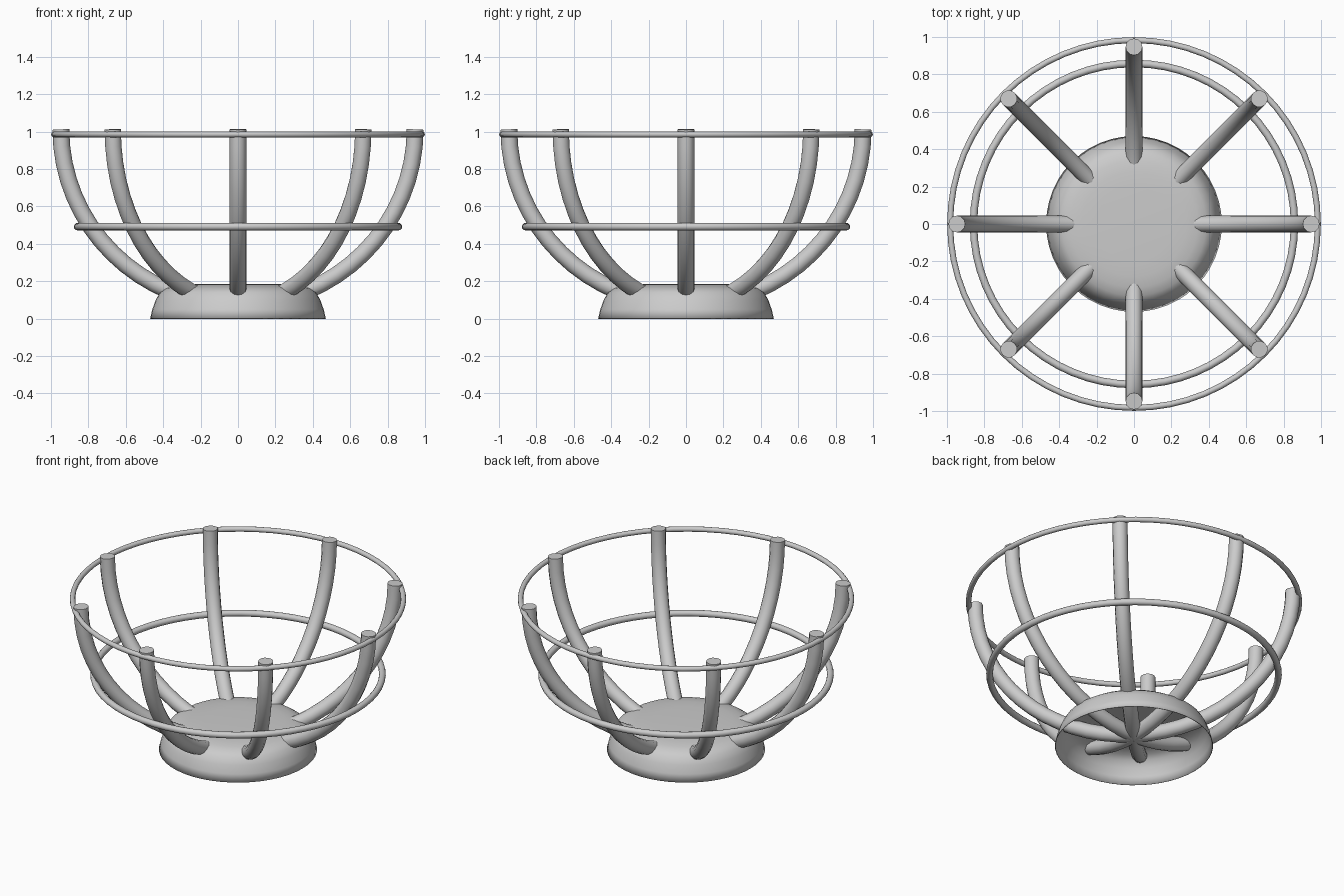
import bpy
import bmesh
from math import sin, cos, pi, radians

if "Cube" in bpy.data.objects:
    bpy.data.objects.remove(bpy.data.objects["Cube"])

grey = bpy.data.materials.new("light_grey")
grey.use_nodes = True
colour = (0.6, 0.6, 0.6, 1)
grey.diffuse_color = colour
grey.node_tree.nodes["Principled BSDF"].inputs["Base Color"].default_value = colour


def smooth(obj, angle=40):
    bpy.ops.object.select_all(action="DESELECT")
    obj.select_set(True)
    bpy.context.view_layer.objects.active = obj
    bpy.ops.object.shade_smooth_by_angle(angle=radians(angle))


def tube(name, points, radius, closed=False):
    """Round tube swept along a path, turned into a mesh."""
    curve = bpy.data.curves.new(name, "CURVE")
    curve.dimensions = "3D"
    curve.bevel_depth = radius
    curve.bevel_resolution = 4
    curve.use_fill_caps = not closed
    path = curve.splines.new("POLY")
    path.points.add(len(points) - 1)
    for p, co in zip(path.points, points):
        p.co = (*co, 1)
    path.use_cyclic_u = closed
    obj = bpy.data.objects.new(name, curve)
    bpy.context.collection.objects.link(obj)
    bpy.ops.object.select_all(action="DESELECT")
    obj.select_set(True)
    bpy.context.view_layer.objects.active = obj
    bpy.ops.object.convert(target="MESH")
    obj = bpy.context.object
    obj.data.materials.clear()
    obj.data.materials.append(grey)
    smooth(obj)
    return obj


def ring(name, radius, z, thickness, steps=64):
    turn = [2 * pi * i / steps for i in range(steps)]
    tube(name, [(radius * cos(a), radius * sin(a), z) for a in turn], thickness, True)


# Hollow foot: a thin domed cup, open underneath
profile = [(0.47, 0), (0.458, 0.05), (0.44, 0.1), (0.417, 0.14), (0.385, 0.162),
           (0.34, 0.175), (0.28, 0.182), (0.2, 0.185), (0, 0.186)]
bm = bmesh.new()
verts = [bm.verts.new((r, 0, z)) for r, z in profile]
edges = [bm.edges.new(pair) for pair in zip(verts, verts[1:])]
bmesh.ops.spin(bm, geom=verts + edges, cent=(0, 0, 0), axis=(0, 0, 1),
               angle=2 * pi, steps=48, use_merge=True)
bmesh.ops.remove_doubles(bm, verts=bm.verts, dist=0.0005)
bmesh.ops.recalc_face_normals(bm, faces=bm.faces)
if max(bm.faces, key=lambda f: f.calc_center_median().z).normal.z < 0:
    bmesh.ops.reverse_faces(bm, faces=bm.faces)
mesh = bpy.data.meshes.new("foot")
bm.to_mesh(mesh)
bm.free()
mesh.materials.append(grey)
foot = bpy.data.objects.new("foot", mesh)
bpy.context.collection.objects.link(foot)
smooth(foot)
shell = foot.modifiers.new("shell", "SOLIDIFY")
shell.thickness = 0.004

# Eight curved ribs that meet under the foot and rise to the rim
for k in range(8):
    turn = k * pi / 4
    path = []
    for i in range(17):
        a = pi / 2 * i / 16
        r, z = 0.947 * sin(a), 1.012 - 0.937 * cos(a)
        path.append((r * cos(turn), r * sin(turn), z))
    tube(f"rib_{k + 1}", path, 0.045)

# Two hoops around the ribs
ring("rim_hoop", 0.983, 0.985, 0.016)
ring("middle_hoop", 0.858, 0.492, 0.02)
